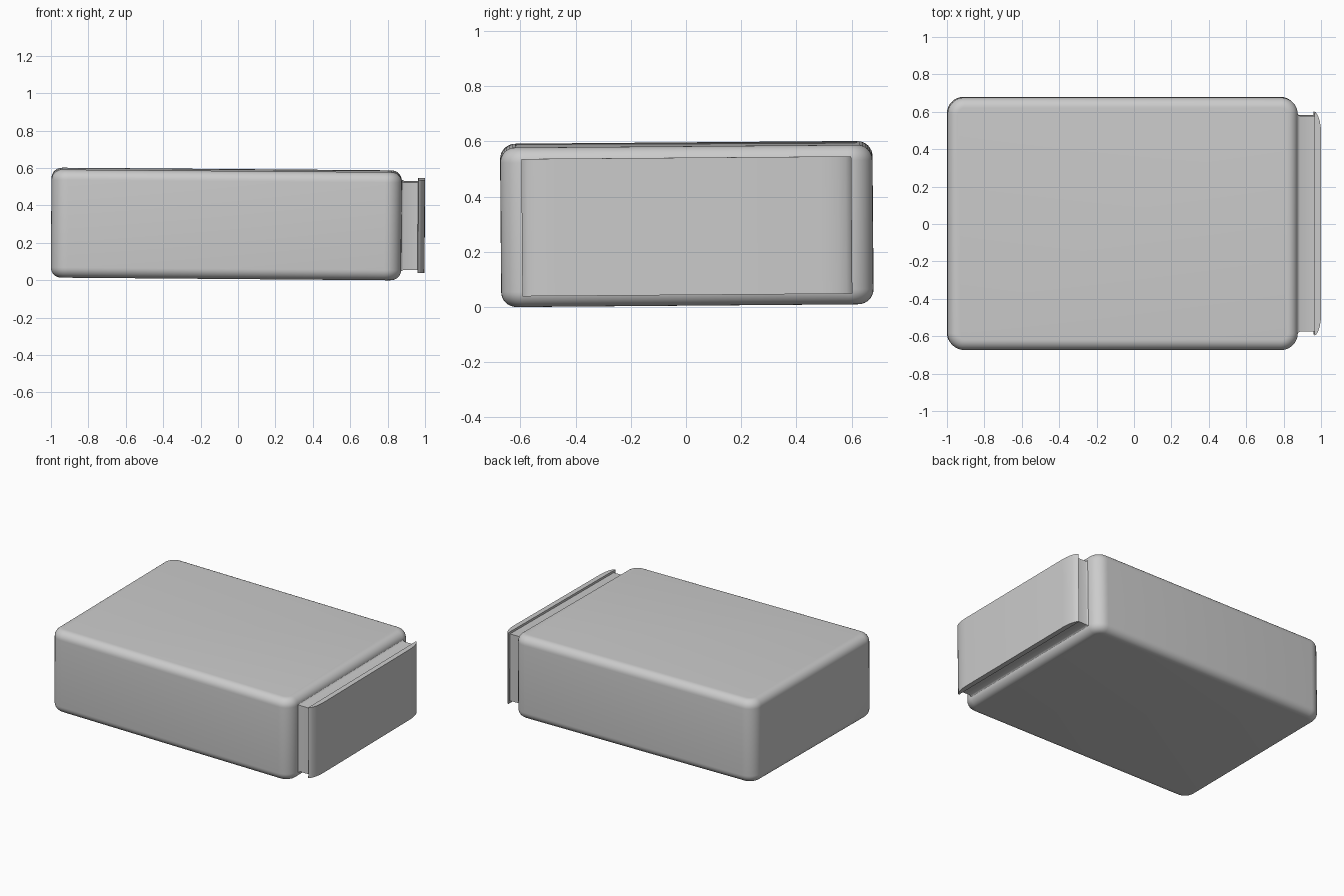
import bpy, bmesh, math
from mathutils import Matrix

if "Cube" in bpy.data.objects:
    bpy.data.objects.remove(bpy.data.objects["Cube"])

# The whole model leans very slightly about its centre
TILT = (Matrix.Translation((0, 0.003, 0.30))
        @ Matrix.Rotation(0.008, 4, 'Y') @ Matrix.Rotation(0.008, 4, 'X'))


def finish(name, bm):
    bmesh.ops.recalc_face_normals(bm, faces=bm.faces)
    bm.transform(TILT)
    mesh = bpy.data.meshes.new(name)
    bm.to_mesh(mesh)
    bm.free()
    obj = bpy.data.objects.new(name, mesh)
    bpy.context.collection.objects.link(obj)
    bpy.ops.object.select_all(action='DESELECT')
    obj.select_set(True)
    bpy.context.view_layer.objects.active = obj
    bpy.ops.object.shade_smooth_by_angle(angle=math.radians(30))
    return obj


def rounded_loop(hx, hy, r, cx, seg=8):
    pts = []
    for i, (sx, sy) in enumerate(((1, 1), (-1, 1), (-1, -1), (1, -1))):
        for k in range(seg + 1):
            a = math.pi / 2 * (i + k / seg)
            pts.append((cx + sx * (hx - r) + r * math.cos(a),
                        sy * (hy - r) + r * math.sin(a)))
    return pts


def loft(bm, rings):
    rings = [[bm.verts.new(p) for p in ring] for ring in rings]
    n = len(rings[0])
    for a, b in zip(rings, rings[1:]):
        for i in range(n):
            j = (i + 1) % n
            bm.faces.new((a[i], a[j], b[j], b[i]))
    bm.faces.new(rings[0][::-1])
    bm.faces.new(rings[-1])


# Body: rounded block, stacked outlines rolling over at top and bottom
H, ROLL, N = 0.289, 0.055, 8
steps = [(ROLL * (1 - math.sin(k / N * math.pi / 2)),
          H - ROLL * (1 - math.cos(k / N * math.pi / 2))) for k in range(N + 1)]
levels = [(inset, -z) for inset, z in reversed(steps)]
levels = sorted({(round(i, 5), round(s * z, 5)) for i, z in steps for s in (-1, 1)},
                key=lambda p: p[1])
# each level: inset is zero along the side walls, full at the flat faces
rings = []
for _, z in levels:
    d = max(0.0, abs(z) - (H - ROLL)) / ROLL
    inset = ROLL * (1 - math.sqrt(max(0.0, 1 - d * d)))
    rings.append([(x, y, z) for x, y in
                  rounded_loop(0.9365 - inset, 0.675 - inset, 0.09 - inset, -0.0625)])
bm = bmesh.new()
loft(bm, rings)
finish("body", bm)

# Neck: rectangular collar with a small flare where it meets the body
bm = bmesh.new()
loft(bm, [[(x, sy * (0.577 + f), sz * (0.234 + f))
           for sy, sz in ((-1, -1), (1, -1), (1, 1), (-1, 1))]
          for x, f in ((0.82, 0.015), (0.868, 0.015), (0.874, 0.006),
                       (0.885, 0.0), (0.975, 0.0))])
finish("neck", bm)

# End plate: thin lip with a face that curves back toward its two ends
half = [(0.999, 0.0), (0.999, 0.48), (0.997, 0.515), (0.991, 0.55),
        (0.982, 0.577), (0.972, 0.592), (0.964, 0.598), (0.961, 0.594),
        (0.963, 0.58)]
profile = half + [(x, -y) for x, y in reversed(half[1:])]
bm = bmesh.new()
loft(bm, [[(x, y, z) for x, y in profile] for z in (-0.249, 0.249)])
finish("end_plate", bm)
